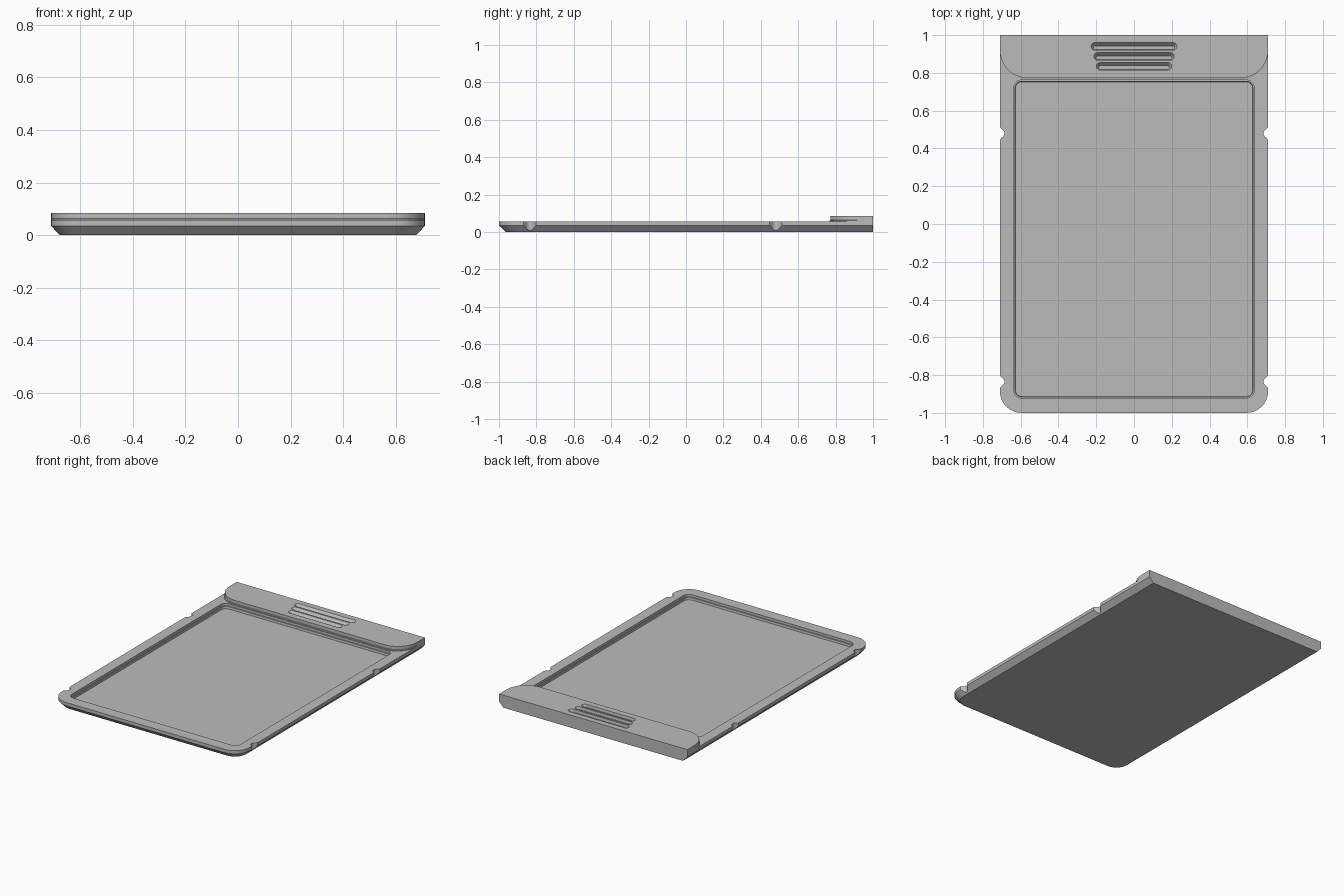
import bpy, bmesh, math

cube = bpy.data.objects.get("Cube")
if cube:
    bpy.data.objects.remove(cube, do_unlink=True)

grey = bpy.data.materials.new("plain grey")
grey.use_nodes = True
grey.diffuse_color = (0.5, 0.5, 0.5, 1)
grey.node_tree.nodes["Principled BSDF"].inputs["Base Color"].default_value = (0.5, 0.5, 0.5, 1)


def outline(hw, y0, y1, r_front, r_back=0, x=0, steps=10):
    """Rounded rectangle, counter-clockwise from the front left corner."""
    pts = []
    for sx, y, r, start in ((-1, y0, r_front, 180), (1, y0, r_front, 270),
                            (1, y1, r_back, 0), (-1, y1, r_back, 90)):
        cx, cy = x + sx * (hw - r), y + (r if y == y0 else -r)
        for i in range(steps + 1 if r else 1):
            a = math.radians(start + 90 * i / steps)
            pts.append((cx + r * math.cos(a), cy + r * math.sin(a)))
    return pts


def loft(name, layers):
    """Solid through matching outlines, each given as (z, outline)."""
    bm = bmesh.new()
    rings = [[bm.verts.new((px, py, z)) for px, py in pts] for z, pts in layers]
    bm.faces.new(rings[0][::-1])
    bm.faces.new(rings[-1])
    n = len(rings[0])
    for a, b in zip(rings, rings[1:]):
        for i in range(n):
            j = (i + 1) % n
            bm.faces.new((a[i], a[j], b[j], b[i]))
    bmesh.ops.recalc_face_normals(bm, faces=bm.faces)
    mesh = bpy.data.meshes.new(name)
    bm.to_mesh(mesh)
    bm.free()
    mesh.materials.append(grey)
    obj = bpy.data.objects.new(name, mesh)
    bpy.context.collection.objects.link(obj)
    return obj


def select(obj):
    bpy.ops.object.select_all(action='DESELECT')
    obj.select_set(True)
    bpy.context.view_layer.objects.active = obj


def carve(obj, cutters):
    select(obj)
    for cutter in cutters:
        mod = obj.modifiers.new("cut", 'BOOLEAN')
        mod.operation, mod.solver, mod.object = 'DIFFERENCE', 'EXACT', cutter
        bpy.ops.object.modifier_apply(modifier=mod.name)
        bpy.data.objects.remove(cutter, do_unlink=True)
    bpy.ops.object.shade_smooth_by_angle(angle=math.radians(25))


W, TOP, GRIP_TOP = 0.71, 0.057, 0.085

# Tray with chamfered underside
rim = outline(W, -1, 1, 0.115)
tray = loft("tray", [(0, outline(W - 0.032, -0.965, 1, 0.085)), (0.035, rim), (TOP, rim)])

# Shallow recess with a narrow ledge around its floor
cutters = [loft("recess_cutter", [
    (0.025, outline(0.628, -0.913, 0.753, 0.035, 0.035)),
    (0.04, outline(0.63, -0.915, 0.755, 0.036, 0.036)),
    (0.04, outline(0.637, -0.922, 0.762, 0.043, 0.043)),
    (0.1, outline(0.637, -0.922, 0.762, 0.043, 0.043))])]

# Flared notches in both side edges
for side in (-1, 1):
    for y in (0.48, -0.835):
        arc = [(0.024 * math.cos(t), 0.024 * math.sin(t))
               for t in (math.radians(120 + 12 * i) for i in range(11))]
        profile = [(0.05, 0.036), (0.002, 0.036)] + arc + [(0.002, -0.036), (0.05, -0.036)]
        pts = [(side * (W + px), y + py) for px, py in profile]
        cutters.append(loft("notch_cutter", [(-0.05, pts), (0.1, pts)]))
carve(tray, cutters)

# Raised grip with rounded front corners and a slim foot
foot = outline(W, 0.766, 1, 0.14)
upper = outline(W, 0.772, 1, 0.148)
grip = loft("grip", [(TOP - 0.005, foot), (0.062, foot), (0.063, upper), (GRIP_TOP, upper)])

# Three finger slots, each with a sloping rear wall
slots = []
for y, hw in ((0.94, 0.227), (0.887, 0.213), (0.835, 0.199)):
    mouth = outline(hw, y - 0.02, y + 0.02, 0.0199, 0.0199)
    floor = outline(hw - 0.012, y - 0.017, y + 0.003, 0.0099, 0.0099)
    slots.append(loft("slot_cutter", [(0.067, floor), (GRIP_TOP, mouth), (0.1, mouth)]))
carve(grip, slots)
